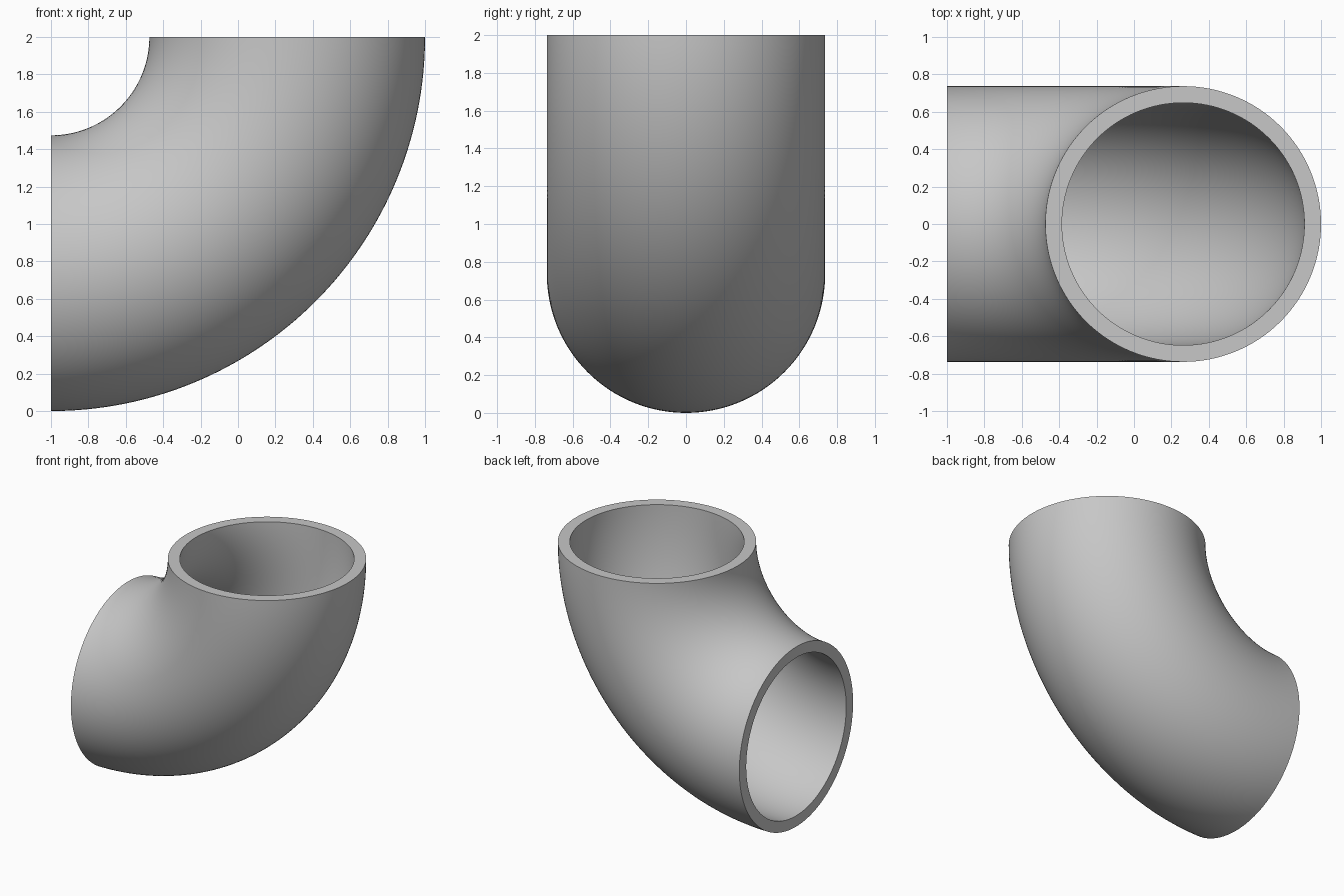
import bpy, bmesh, math
from mathutils import Matrix, Vector

cube = bpy.data.objects.get("Cube")
if cube:
    bpy.data.objects.remove(cube, do_unlink=True)

BEND_CENTRE = Vector((-1, 0, 2))
BEND_RADIUS = 1.263
OUTER_RADIUS, INNER_RADIUS = 0.737, 0.648
SIDES, STEPS = 128, 64

# Plain grey material
grey = bpy.data.materials.new("plain_grey")
grey.use_nodes = True
colour = (0.57, 0.57, 0.57, 1)
grey.diffuse_color = colour
grey.node_tree.nodes["Principled BSDF"].inputs["Base Color"].default_value = colour

bm = bmesh.new()


def add_ring(step, radius):
    """Circular cross-section at one step of the quarter turn."""
    turn = Matrix.Rotation(math.pi / 2 * step / STEPS, 3, "Y")
    ring = []
    for side in range(SIDES):
        angle = math.tau * side / SIDES
        point = Vector((BEND_RADIUS + radius * math.cos(angle), radius * math.sin(angle), 0))
        ring.append(bm.verts.new(BEND_CENTRE + turn @ point))
    return ring


# Outer wall from mouth to mouth, then the inner wall back again
rings = [add_ring(step, OUTER_RADIUS) for step in range(STEPS + 1)]
rings += [add_ring(step, INNER_RADIUS) for step in reversed(range(STEPS + 1))]

# Join each ring to the next; the two wall changes form the flat annular rims
for index, ring in enumerate(rings):
    previous = rings[index - 1]
    for side in range(SIDES):
        bm.faces.new((previous[side - 1], previous[side], ring[side], ring[side - 1]))
bmesh.ops.recalc_face_normals(bm, faces=bm.faces)

mesh = bpy.data.meshes.new("pipe_elbow")
bm.to_mesh(mesh)
bm.free()
mesh.materials.append(grey)
elbow = bpy.data.objects.new("pipe_elbow", mesh)
bpy.context.collection.objects.link(elbow)

# Smooth walls with crisp rims
bpy.ops.object.select_all(action="DESELECT")
elbow.select_set(True)
bpy.context.view_layer.objects.active = elbow
bpy.ops.object.shade_smooth_by_angle(angle=math.radians(30))
